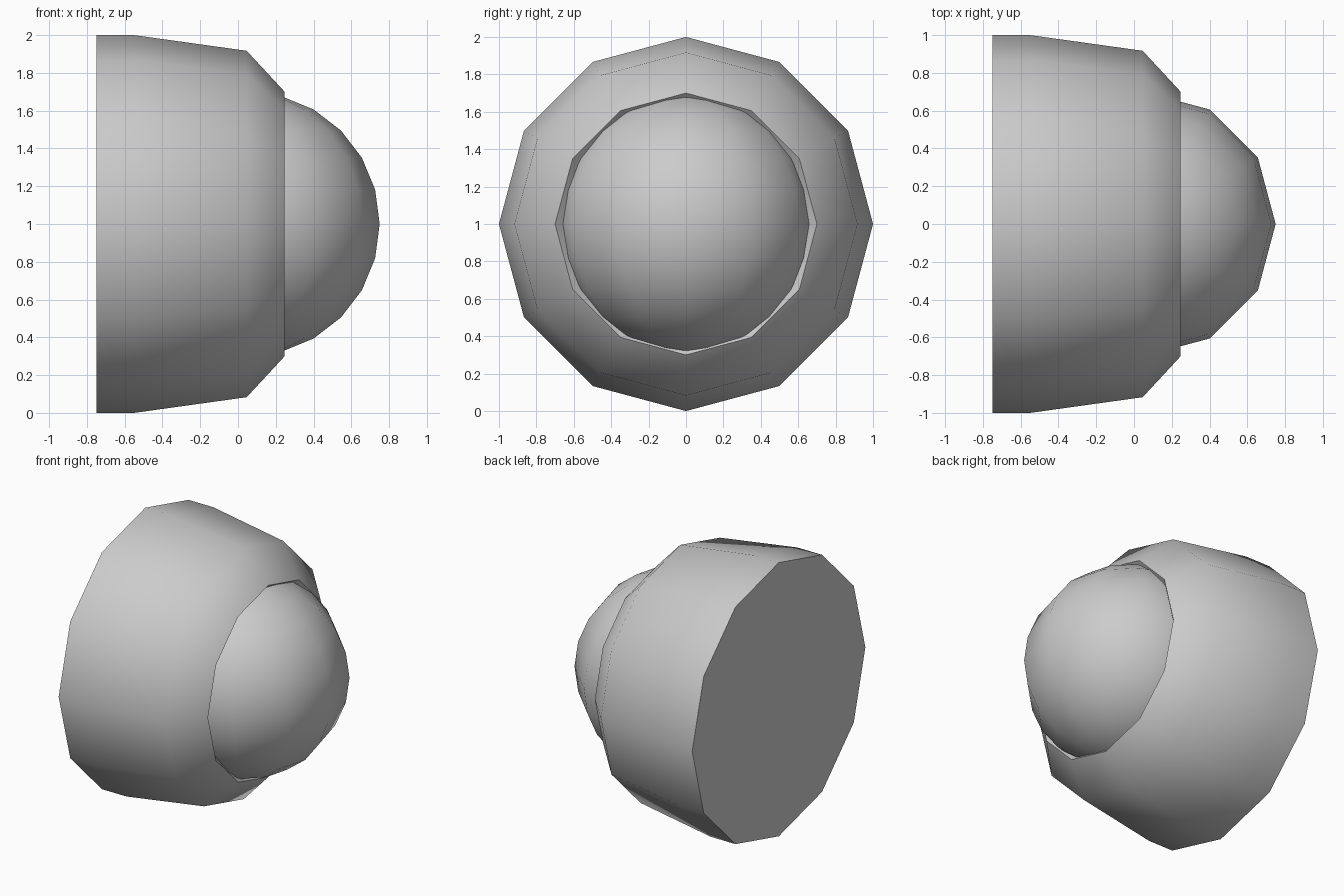
import bpy, bmesh
from math import sin, cos, pi, radians

if "Cube" in bpy.data.objects:
    bpy.data.objects.remove(bpy.data.objects["Cube"])

SIDES = 12


def add_object(name, bm, angle):
    bmesh.ops.recalc_face_normals(bm, faces=bm.faces)
    mesh = bpy.data.meshes.new(name)
    bm.to_mesh(mesh)
    bm.free()
    ob = bpy.data.objects.new(name, mesh)
    bpy.context.collection.objects.link(ob)
    bpy.ops.object.select_all(action='DESELECT')
    ob.select_set(True)
    bpy.context.view_layer.objects.active = ob
    bpy.ops.object.shade_smooth_by_angle(angle=radians(angle))
    return ob


# Housing: 12-sided profile turned about the x axis, with a dished front socket
profile = [(-0.75, 1.0), (-0.55, 1.0), (0.046, 0.917), (0.247, 0.70), (0.13, 0.58)]
bm = bmesh.new()
rings = [[bm.verts.new((x, r * sin(2 * pi * i / SIDES), 1 + r * cos(2 * pi * i / SIDES)))
          for i in range(SIDES)] for x, r in profile]
for a, b in zip(rings, rings[1:]):
    for i in range(SIDES):
        j = (i + 1) % SIDES
        bm.faces.new((a[i], a[j], b[j], b[i]))
bm.faces.new(rings[0])
bm.faces.new(rings[-1])
add_object("housing", bm, 45)

# Ball seated in the socket, poles along z
bm = bmesh.new()
bmesh.ops.create_uvsphere(bm, u_segments=12, v_segments=12, radius=0.7)
bmesh.ops.translate(bm, verts=bm.verts, vec=(0.05, 0, 1))
add_object("ball", bm, 60)
